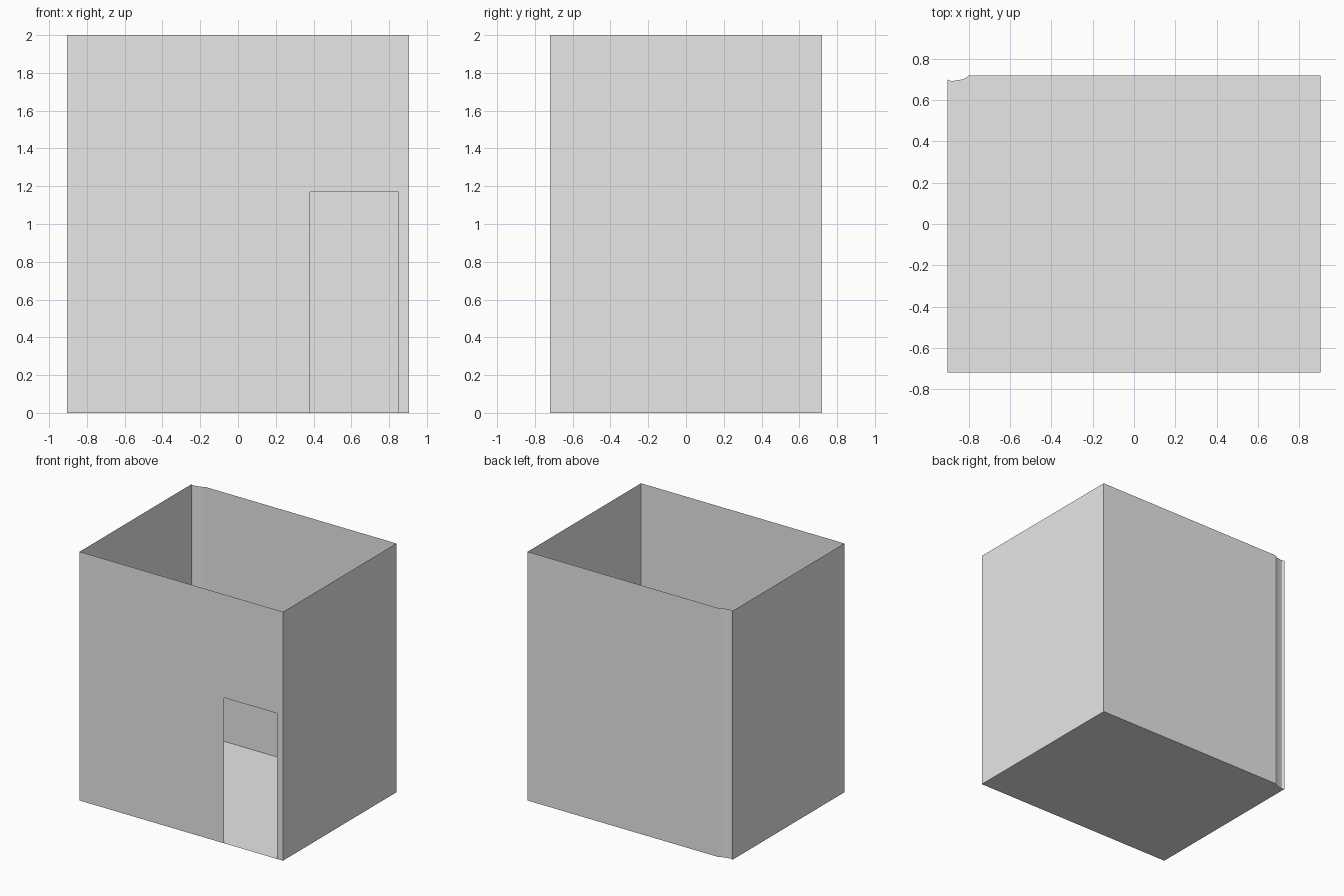
import bpy

cube = bpy.data.objects.get("Cube")
if cube:
    bpy.data.objects.remove(cube, do_unlink=True)

W, D, H = 0.904, 0.72, 2.0                      # half width, half depth, height
DOOR_L, DOOR_R, DOOR_H = 0.38, 0.85, 1.17

grey = bpy.data.materials.new("light grey")
grey.use_nodes = True
grey.diffuse_color = (0.8, 0.8, 0.8, 1)
bsdf = next(n for n in grey.node_tree.nodes if n.type == 'BSDF_PRINCIPLED')
bsdf.inputs["Base Color"].default_value = grey.diffuse_color


def sheet(name, verts, faces):
    mesh = bpy.data.meshes.new(name)
    mesh.from_pydata(verts, [], faces)
    mesh.materials.append(grey)
    obj = bpy.data.objects.new(name, mesh)
    bpy.context.collection.objects.link(obj)
    return obj


def wall(name, path):
    """Thin wall raised from a floor path, facing right of the path."""
    n = len(path)
    verts = [(x, y, z) for z in (0, H) for x, y in path]
    return sheet(name, verts, [(i, i + 1, n + i + 1, n + i) for i in range(n - 1)])


# Shallow recess at one back corner
recess = [(-0.798, D), (-0.815, 0.708), (-0.832, 0.70), (-0.885, 0.692), (-W, 0.70)]

# Walls, counterclockwise around the room
wall("left_wall", [(W, -D), (W, D)])
wall("back_wall", [(W, D), recess[0]])
corner = wall("corner_recess", recess)
wall("right_wall", [recess[-1], (-W, -D)])

# Front wall with an open doorway
outline = [(-W, 0), (DOOR_L, 0), (DOOR_L, DOOR_H), (DOOR_R, DOOR_H),
           (DOOR_R, 0), (W, 0), (W, H), (-W, H)]
sheet("front_wall", [(x, -D, z) for x, z in outline], [range(len(outline))])

# Floor, facing down, following the walls
plan = [(-W, -D), (W, -D), (W, D)] + recess
sheet("floor", [(x, y, 0) for x, y in plan], [range(len(plan) - 1, -1, -1)])

# Soften the recess
bpy.ops.object.select_all(action='DESELECT')
corner.select_set(True)
bpy.context.view_layer.objects.active = corner
bpy.ops.object.shade_smooth_by_angle()
